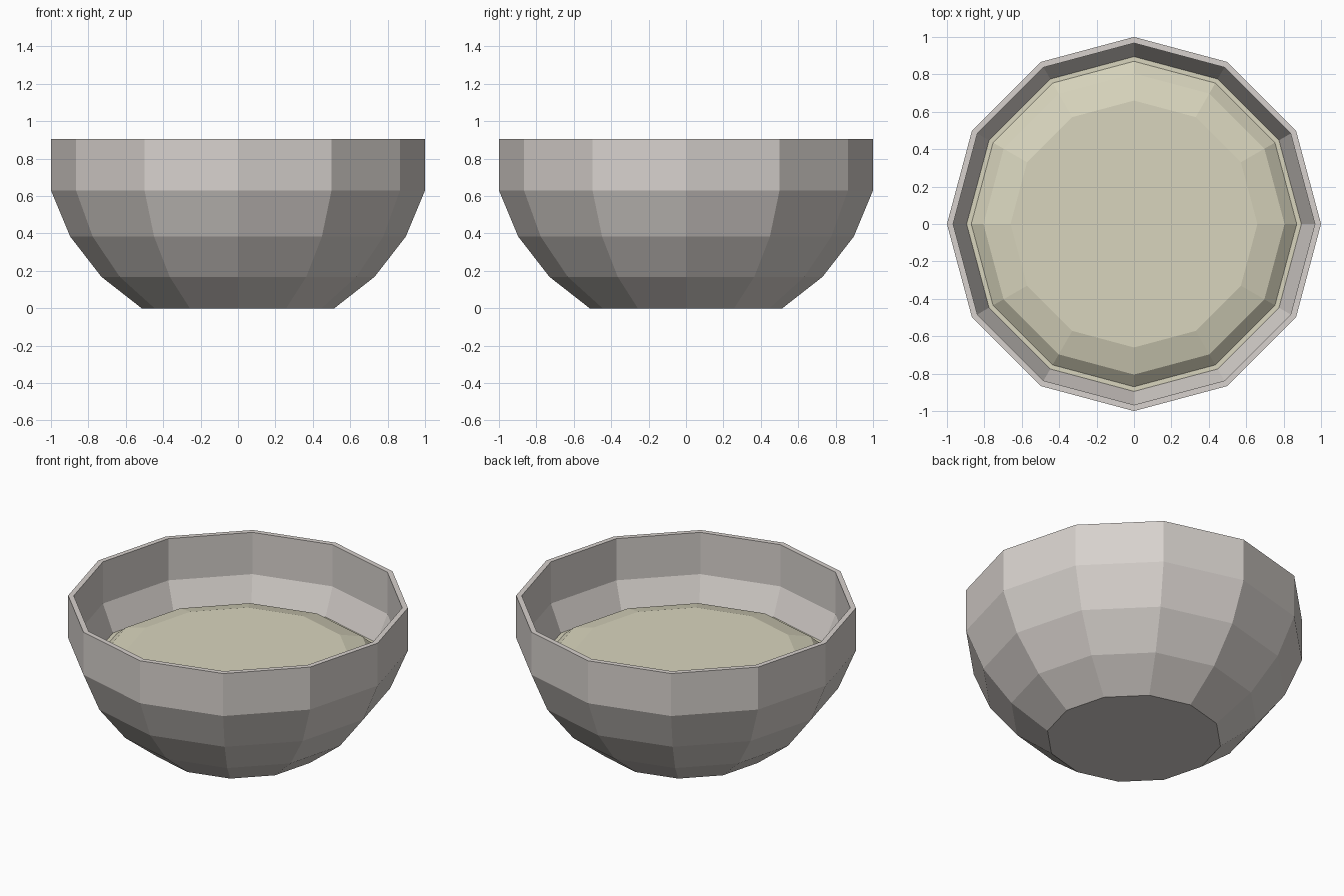
import bpy, bmesh, math

if "Cube" in bpy.data.objects:
    bpy.data.objects.remove(bpy.data.objects["Cube"])

SIDES = 12


def material(name, rgb):
    m = bpy.data.materials.new(name)
    m.diffuse_color = (*rgb, 1.0)
    m.use_nodes = True
    m.node_tree.nodes["Principled BSDF"].inputs["Base Color"].default_value = m.diffuse_color
    return m


def lathe(name, profile, mat):
    """Revolve a (radius, z) profile into a closed solid with capped ends."""
    bm = bmesh.new()
    rings = []
    for r, z in profile:
        rings.append([bm.verts.new((r * math.cos(2 * math.pi * i / SIDES),
                                    r * math.sin(2 * math.pi * i / SIDES), z))
                      for i in range(SIDES)])
    for a, b in zip(rings, rings[1:]):
        for i in range(SIDES):
            j = (i + 1) % SIDES
            bm.faces.new((a[i], a[j], b[j], b[i]))
    bm.faces.new(rings[0][::-1])
    bm.faces.new(rings[-1])
    bmesh.ops.recalc_face_normals(bm, faces=bm.faces[:])
    me = bpy.data.meshes.new(name)
    bm.to_mesh(me)
    bm.free()
    me.materials.append(mat)
    ob = bpy.data.objects.new(name, me)
    bpy.context.collection.objects.link(ob)
    return ob


stone = material("warm_light_grey", (0.68, 0.64, 0.61))
cream = material("pale_cream", (0.69, 0.665, 0.51))

# Bowl: outer wall up, flat rim, inner wall down
lathe("bowl", [(0.515, 0), (0.73, 0.168), (0.897, 0.383), (1.0, 0.63), (1.0, 0.905),
               (0.967, 0.905), (0.967, 0.635), (0.867, 0.397), (0.71, 0.195),
               (0.50, 0.04)], stone)

# Filling: narrow flat ledge at the wall, then a low dome with a flat top
lathe("filling", [(0.80, 0.32), (0.895, 0.464), (0.87, 0.464), (0.805, 0.522),
                  (0.66, 0.562)], cream)
